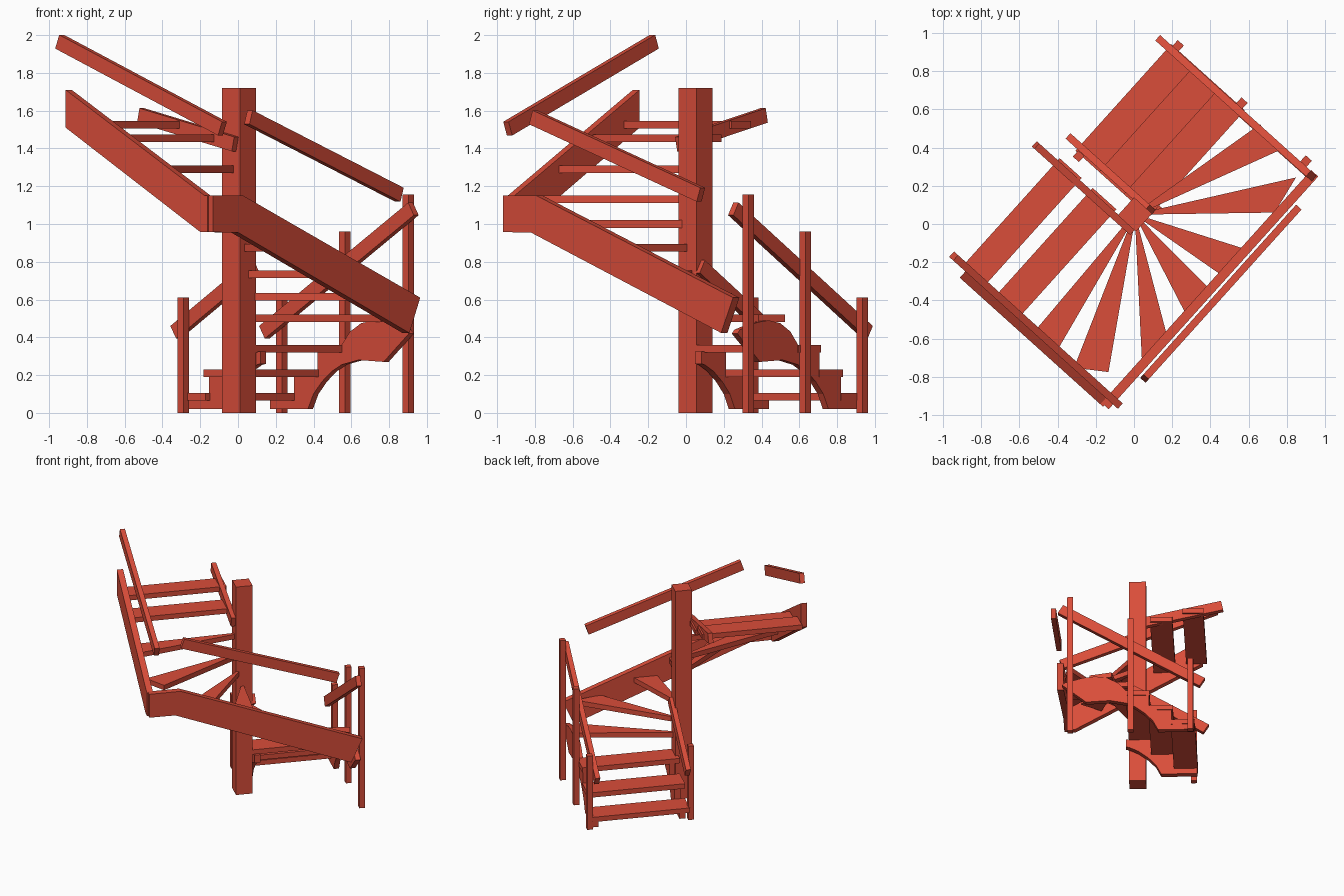
import bpy, bmesh, math
from mathutils import Matrix, Vector

cube = bpy.data.objects.get("Cube")
if cube:
    bpy.data.objects.remove(cube, do_unlink=True)

red = bpy.data.materials.new("red_paint")
red.use_nodes = True
COLOUR = (0.7, 0.075, 0.042, 1)
red.diffuse_color = COLOUR
red.node_tree.nodes["Principled BSDF"].inputs["Base Color"].default_value = COLOUR

# Stair frame: u runs along the lower flight, v points away from the newel
FRAME = Matrix.Translation((0.005, 0.05, 0)) @ Matrix.Rotation(math.radians(-42), 4, 'Z')


def prism(name, points, axis, lo, hi):
    """Extrude a 2D outline from lo to hi along one axis of the stair frame."""
    place = {'u': lambda a, b, d: (d, a, b),
             'v': lambda a, b, d: (a, d, b),
             'z': lambda a, b, d: (a, b, d)}[axis]
    bm = bmesh.new()
    face = bm.faces.new([bm.verts.new(place(a, b, lo)) for a, b in points])
    new = bmesh.ops.extrude_face_region(bm, geom=[face])["geom"]
    shift = Vector(place(0, 0, hi - lo))
    bmesh.ops.translate(bm, vec=shift, verts=[g for g in new if isinstance(g, bmesh.types.BMVert)])
    bmesh.ops.recalc_face_normals(bm, faces=bm.faces)
    bm.transform(FRAME)
    mesh = bpy.data.meshes.new(name)
    bm.to_mesh(mesh)
    bm.free()
    mesh.materials.append(red)
    obj = bpy.data.objects.new(name, mesh)
    bpy.context.collection.objects.link(obj)
    return obj


def rect(a0, a1, b0, b1):
    return [(a0, b0), (a1, b0), (a1, b1), (a0, b1)]


def post(name, u, v, width, height):
    h = width / 2
    prism(name, rect(u - h, u + h, v - h, v + h), 'z', 0, height)


def rail(name, axis, offset, start, end):
    """Sloping handrail with square-cut ends, centred on the given line."""
    p, q = Vector(start), Vector(end)
    d = (q - p).normalized()
    n = Vector((-d.y, d.x)) * 0.039
    prism(name, [p - n, q - n, q + n, p + n], axis, offset - 0.019, offset + 0.019)


# Newel and balusters
post("newel_post", 0, 0, 0.127, 1.72)
post("inner_baluster", -0.423, 0.029, 0.043, 0.61)
for i, (u, height) in enumerate([(-0.423, 0.61), (0.026, 0.96), (0.479, 1.155)]):
    post(f"outer_baluster_{i + 1}", u, 0.807, 0.043, height)

# Handrails
rail("lower_outer_rail", 'v', 0.767, (-0.51, 0.427), (0.552, 1.08))
rail("lower_inner_rail", 'v', 0.071, (-0.515, 0.427), (0.045, 0.775))
rail("middle_rail", 'u', 0.612, (-0.605, 1.565), (0.59, 1.155))
rail("upper_outer_rail", 'v', -0.797, (-0.56, 1.965), (0.6, 1.505))
rail("upper_inner_rail", 'v', -0.078, (-0.63, 1.575), (0.045, 1.423))

# Straight treads
THICK = 0.04
lower = [(0.085, -0.455, -0.275), (0.21, -0.29, -0.105), (0.34, -0.115, 0.063)]
for i, (z, u0, u1) in enumerate(lower):
    prism(f"lower_tread_{i + 1}", rect(u0, u1, 0.04, 0.79), 'z', z - THICK / 2, z + THICK / 2)
upper = [(1.455, -0.257, -0.09), (1.525, -0.49, -0.335)]
for i, (z, u0, u1) in enumerate(upper):
    prism(f"upper_tread_{i + 1}", rect(u0, u1, -0.815, -0.045), 'z', z - THICK / 2, z + THICK / 2)

# Winder treads: height and the two outer corners, tapering to the newel
winders = [
    (0.5, (0.17, 0.79), (0.335, 0.75)),
    (0.615, (0.497, 0.708), (0.537, 0.497)),
    (0.735, (0.535, 0.245), (0.535, 0.065)),
    (0.875, (0.535, -0.028), (0.535, -0.205)),
    (1.0, (0.535, -0.35), (0.535, -0.54)),
    (1.13, (0.449, -0.706), (0.3, -0.81)),
    (1.29, (0.177, -0.815), (0.019, -0.815)),
]
for i, (z, a, b) in enumerate(winders):
    a, b = Vector(a), Vector(b)
    mid = (a + b) / 2
    apex = mid * 0.06 / max(abs(mid.x), abs(mid.y))
    side = (a - b).normalized() * 0.012
    prism(f"winder_tread_{i + 1}", [apex + side, a, b, apex - side], 'z',
          z - THICK / 2, z + THICK / 2)

# Lower cut strings: arched underside, stepped top
arch = [(-0.45, 0.02), (-0.18, 0.02), (-0.14, 0.1), (-0.08, 0.165), (-0.01, 0.22), (0.06, 0.255)]
steps = [(0.06, 0.325), (-0.11, 0.325), (-0.11, 0.195), (-0.28, 0.195), (-0.28, 0.07), (-0.45, 0.07)]
hump = [(0.18, 0.28), (0.36, 0.27), (0.54, 0.42), (0.52, 0.44), (0.38, 0.48), (0.29, 0.49),
        (0.2, 0.475), (0.12, 0.43), (0.06, 0.36)]
prism("lower_outer_string", arch + hump + steps, 'v', 0.745, 0.785)
prism("lower_inner_string", arch + [(0.085, 0.26), (0.085, 0.325)] + steps, 'v', 0.075, 0.12)

# Middle and upper outer strings
prism("middle_string", [(-0.85, 0.957), (-0.65, 0.955), (0.705, 0.423), (0.79, 0.61),
                        (-0.61, 1.15), (-0.85, 1.15)], 'u', 0.53, 0.58)
prism("upper_string", [(0.55, 0.957), (0.5, 0.957), (-0.46, 1.51), (-0.46, 1.71),
                       (0.53, 1.15), (0.55, 1.15)], 'v', -0.86, -0.812)
